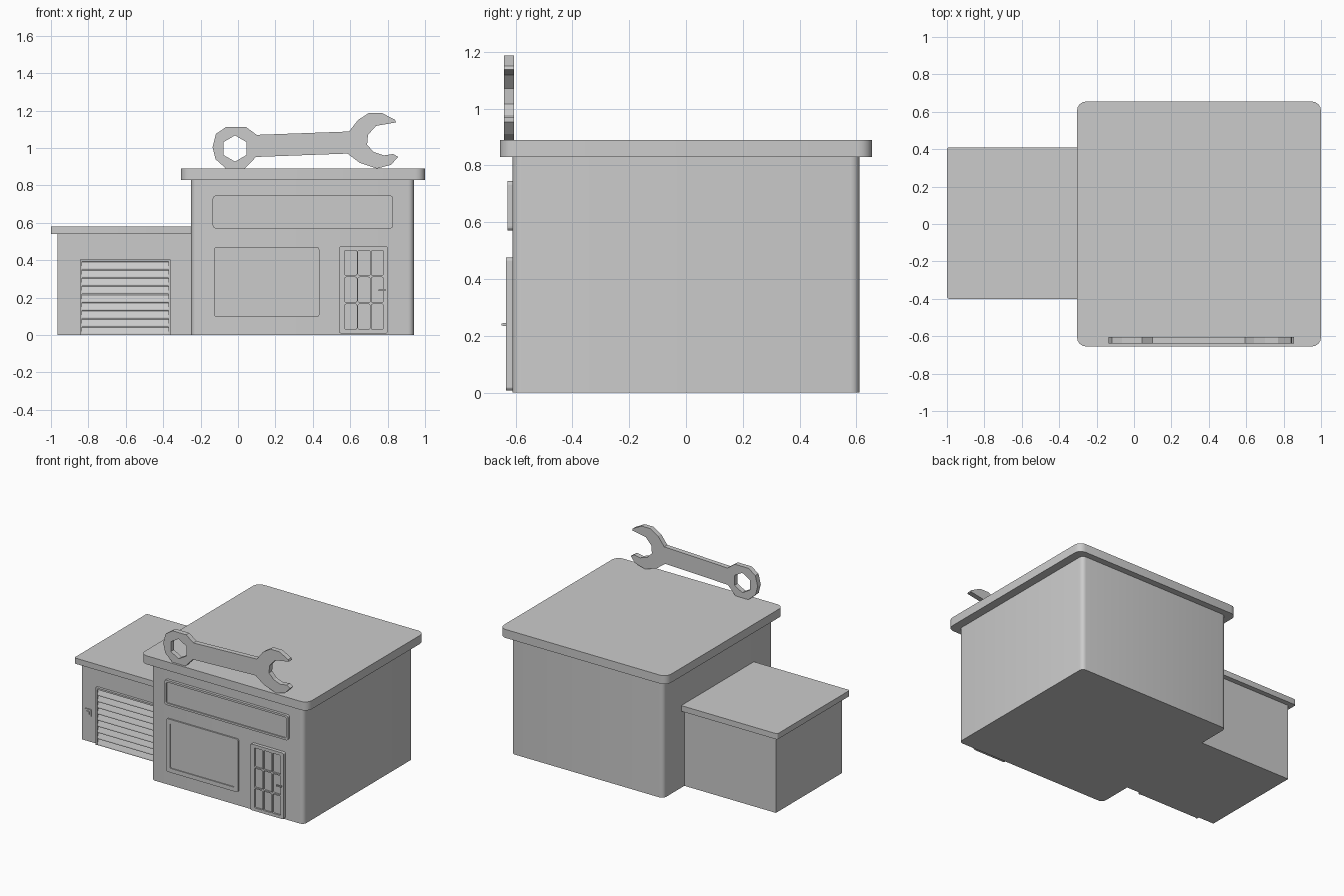
import bpy, bmesh, math
from mathutils import Matrix

if "Cube" in bpy.data.objects:
    bpy.data.objects.remove(bpy.data.objects["Cube"])


def rounded(x0, x1, y0, y1, r=0.0, n=4):
    """Counter-clockwise rounded rectangle outline."""
    if r == 0:
        return [(x0, y0), (x1, y0), (x1, y1), (x0, y1)]
    pts = []
    for cx, cy, a in ((x1 - r, y0 + r, -90), (x1 - r, y1 - r, 0),
                      (x0 + r, y1 - r, 90), (x0 + r, y0 + r, 180)):
        for i in range(n + 1):
            t = math.radians(a + 90 * i / n)
            pts.append((cx + r * math.cos(t), cy + r * math.sin(t)))
    return pts


def plate(name, outlines, a, b, upright=True, smooth=False):
    """Extrude outlines (nested ones become holes) from a to b, along y if upright, else z."""
    cu = bpy.data.curves.new(name + "_profile", 'CURVE')
    cu.dimensions = '2D'
    cu.fill_mode = 'BOTH'
    cu.extrude = abs(b - a) / 2
    for pts in outlines:
        s = cu.splines.new('POLY')
        s.points.add(len(pts) - 1)
        for p, (x, y) in zip(s.points, pts):
            p.co = (x, y, 0, 1)
        s.use_cyclic_u = True
    tmp = bpy.data.objects.new(name + "_tmp", cu)
    bpy.context.collection.objects.link(tmp)
    me = bpy.data.meshes.new_from_object(
        tmp.evaluated_get(bpy.context.evaluated_depsgraph_get()))
    bpy.data.objects.remove(tmp)
    bpy.data.curves.remove(cu)
    mid = (a + b) / 2
    if upright:
        m = Matrix.Translation((0, mid, 0)) @ Matrix.Rotation(math.pi / 2, 4, 'X')
    else:
        m = Matrix.Translation((0, 0, mid))
    bm = bmesh.new()
    bm.from_mesh(me)
    bm.transform(m)
    bmesh.ops.remove_doubles(bm, verts=bm.verts, dist=1e-5)
    bmesh.ops.recalc_face_normals(bm, faces=bm.faces)
    bm.to_mesh(me)
    bm.free()
    me.name = name
    me.shade_flat()
    ob = bpy.data.objects.new(name, me)
    bpy.context.collection.objects.link(ob)
    if smooth:
        bpy.ops.object.select_all(action='DESELECT')
        ob.select_set(True)
        bpy.context.view_layer.objects.active = ob
        bpy.ops.object.shade_smooth_by_angle(angle=math.radians(35))
    return ob


def framed_panel(name, x0, x1, z0, z1, border, wall, front, recess):
    """Raised frame around a recessed panel."""
    inner = rounded(x0 + border, x1 - border, z0 + border, z1 - border, 0.01)
    plate(name + "_frame", [rounded(x0, x1, z0, z1, 0.015), inner], wall, front)
    plate(name + "_panel", [inner], wall, front + recess)


# Main shop block and its overhanging roof
plate("shop_walls", [rounded(-0.25, 0.94, -0.61, 0.61, 0.03)], 0, 0.83, False, True)
plate("shop_roof", [rounded(-0.305, 1.0, -0.655, 0.655, 0.05)], 0.83, 0.89, False, True)

# Side garage and its roof
plate("garage_walls", [rounded(-0.965, -0.245, -0.365, 0.375)], 0, 0.54, False)
plate("garage_roof", [rounded(-1.0, -0.245, -0.40, 0.41, 0.012)], 0.54, 0.58, False, True)

# Blank sign board and shop window
framed_panel("sign_board", -0.135, 0.83, 0.57, 0.745, 0.014, -0.60, -0.629, 0.008)
framed_panel("shop_window", -0.128, 0.435, 0.095, 0.47, 0.03, -0.60, -0.62, 0.007)

# Shop door with a three by three set of panes
panes = [rounded(0.571 + 0.071 * i, 0.635 + 0.071 * i,
                 0.03 + 0.144 * j, 0.165 + 0.144 * j, 0.008)
         for i in range(3) for j in range(3)]
plate("door_frame", [rounded(0.54, 0.80, 0.008, 0.475, 0.012)] + panes, -0.605, -0.634)
plate("door_glass", [rounded(0.56, 0.79, 0.02, 0.465)], -0.60, -0.622)
plate("door_handle", [rounded(0.752, 0.788, 0.236, 0.244)], -0.640, -0.649)
plate("door_handle_stem", [rounded(0.778, 0.788, 0.235, 0.245)], -0.63, -0.645)

# Garage shutter: open-bottomed frame with overlapping tilted slats
plate("shutter_frame", [[(-0.845, 0), (-0.833, 0), (-0.833, 0.393), (-0.372, 0.393),
                         (-0.372, 0), (-0.36, 0), (-0.36, 0.405), (-0.845, 0.405)]],
      -0.36, -0.383)
slats = bmesh.new()
COUNT = 9
PITCH = 0.393 / COUNT
for k in range(COUNT):
    z = k * PITCH
    section = [(-0.36, z), (-0.379, z), (-0.379, z + 0.008),
               (-0.368, z + PITCH - 0.006), (-0.36, z + PITCH)]
    left = [slats.verts.new((-0.833, y, h)) for y, h in section]
    right = [slats.verts.new((-0.372, y, h)) for y, h in section]
    slats.faces.new(left)
    slats.faces.new(right[::-1])
    for i in range(5):
        j = (i + 1) % 5
        slats.faces.new((left[i], right[i], right[j], left[j]))
bmesh.ops.recalc_face_normals(slats, faces=slats.faces)
mesh = bpy.data.meshes.new("shutter_slats")
slats.to_mesh(mesh)
slats.free()
bpy.context.collection.objects.link(bpy.data.objects.new("shutter_slats", mesh))

# Push button beside the shutter
plate("button_plate", [rounded(-0.937, -0.887, 0.18, 0.23, 0.006)], -0.36, -0.372)
plate("button", [rounded(-0.924, -0.90, 0.193, 0.217, 0.005)], -0.365, -0.378)

# Wrench on the roof edge: ring end with hex hole, shaft, open jaw
hex_hole = [(-0.016 + 0.07 * math.sin(math.radians(60 * i)),
             0.997 + 0.07 * math.cos(math.radians(60 * i))) for i in range(6)]
wrench = [(0.10, 1.07), (0.043, 1.112), (-0.064, 1.112), (-0.118, 1.075),
          (-0.136, 1.005), (-0.12, 0.94), (-0.064, 0.89), (0.037, 0.89),
          (0.096, 0.952), (0.585, 0.97), (0.652, 0.92), (0.743, 0.89),
          (0.818, 0.91), (0.856, 0.952), (0.83, 0.968), (0.78, 0.96),
          (0.727, 0.978), (0.69, 1.016), (0.695, 1.07), (0.738, 1.118),
          (0.845, 1.137), (0.84, 1.15), (0.77, 1.187), (0.70, 1.187), (0.642, 1.15),
          (0.594, 1.088)]
plate("roof_wrench", [wrench, hex_hole], -0.64, -0.605)
